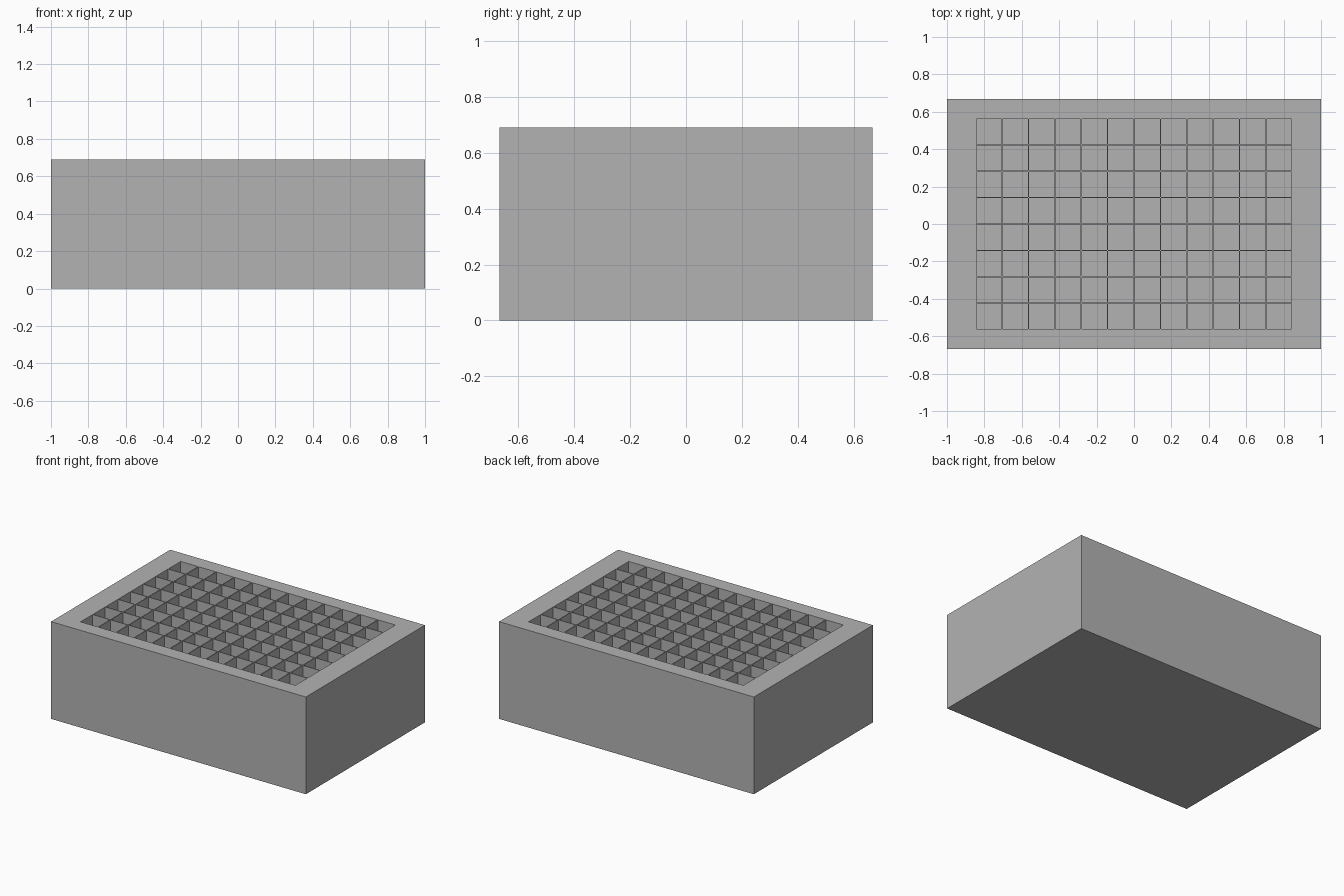
import bpy

if "Cube" in bpy.data.objects:
    bpy.data.objects.remove(bpy.data.objects["Cube"], do_unlink=True)

LENGTH, WIDTH, HEIGHT = 2.0, 1.335, 0.69
COLUMNS, ROWS = 12, 8
PITCH, WELL, FLOOR = 0.141, 0.135, 0.045

# Single light grey plastic
grey = bpy.data.materials.new("light_grey")
grey.use_nodes = True
colour = (0.45, 0.45, 0.45, 1)
grey.diffuse_color = colour
grey.node_tree.nodes["Principled BSDF"].inputs["Base Color"].default_value = colour


def box(name, size, centre):
    bpy.ops.mesh.primitive_cube_add(size=1, location=centre)
    obj = bpy.context.object
    obj.name = obj.data.name = name
    obj.scale = size
    bpy.ops.object.transform_apply(location=False, rotation=False, scale=True)
    obj.data.materials.append(grey)
    return obj


# Solid block
block = box("well_block", (LENGTH, WIDTH, HEIGHT), (0, 0, HEIGHT / 2))

# Square well cutter, repeated over the columns and rows
depth = HEIGHT + 0.1 - FLOOR
start = (-PITCH * (COLUMNS - 1) / 2, -PITCH * (ROWS - 1) / 2, FLOOR + depth / 2)
cutter = box("well_cutter", (WELL, WELL, depth), start)
for axis, count in ((0, COLUMNS), (1, ROWS)):
    array = cutter.modifiers.new("repeat_wells", "ARRAY")
    array.count = count
    array.use_relative_offset = False
    array.use_constant_offset = True
    offset = [0, 0, 0]
    offset[axis] = PITCH
    array.constant_offset_displace = offset
cutter.hide_render = True

# Cut the blind wells into the block
cut = block.modifiers.new("cut_wells", "BOOLEAN")
cut.operation = "DIFFERENCE"
cut.solver = "EXACT"
cut.object = cutter
bpy.context.view_layer.objects.active = block
bpy.ops.object.modifier_apply(modifier=cut.name)
bpy.data.objects.remove(cutter, do_unlink=True)
